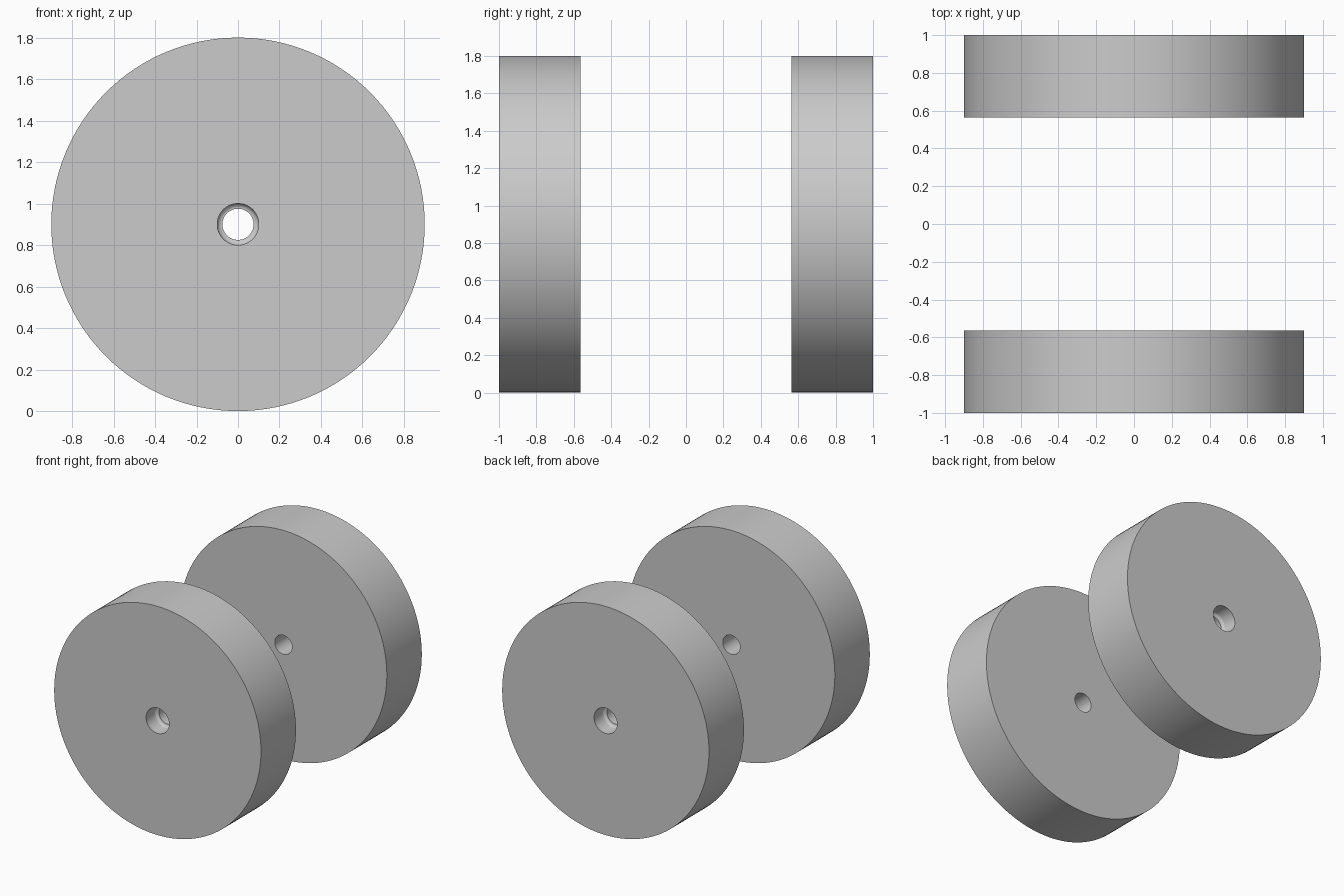
import bpy, bmesh
from math import sin, cos, pi

if "Cube" in bpy.data.objects:
    bpy.data.objects.remove(bpy.data.objects["Cube"])

R, CENTRE_Z = 0.9, 0.9
Y_IN, Y_OUT = 0.565, 1.0
BORE, RECESS, DEPTH = 0.075, 0.1, 0.1
SEGMENTS = 128

# Closed cross-section (radius, distance from centre): disc, recess, curved shoulder, bore
fillet = RECESS - BORE
profile = [(BORE, Y_IN), (R, Y_IN), (R, Y_OUT), (RECESS, Y_OUT)]
profile += [(BORE + fillet * cos(a), Y_OUT - DEPTH - fillet * sin(a))
            for a in (i * pi / 8 for i in range(5))]


def make_wheel(name, side):
    bm = bmesh.new()
    rings = []
    for i in range(SEGMENTS):
        a = 2 * pi * i / SEGMENTS
        rings.append([bm.verts.new((r * sin(a), side * y, CENTRE_Z + r * cos(a)))
                      for r, y in profile])
    n = len(profile)
    for i in range(SEGMENTS):
        p, q = rings[i], rings[(i + 1) % SEGMENTS]
        for j in range(n):
            k = (j + 1) % n
            bm.faces.new((p[j], p[k], q[k], q[j]))
    bmesh.ops.recalc_face_normals(bm, faces=bm.faces[:])
    mesh = bpy.data.meshes.new(name)
    bm.to_mesh(mesh)
    bm.free()
    wheel = bpy.data.objects.new(name, mesh)
    bpy.context.collection.objects.link(wheel)
    bpy.ops.object.select_all(action='DESELECT')
    wheel.select_set(True)
    bpy.context.view_layer.objects.active = wheel
    bpy.ops.object.shade_smooth_by_angle(angle=pi / 9)


# Pair of wheels, recesses facing outward
make_wheel("front_wheel", -1)
make_wheel("back_wheel", 1)
